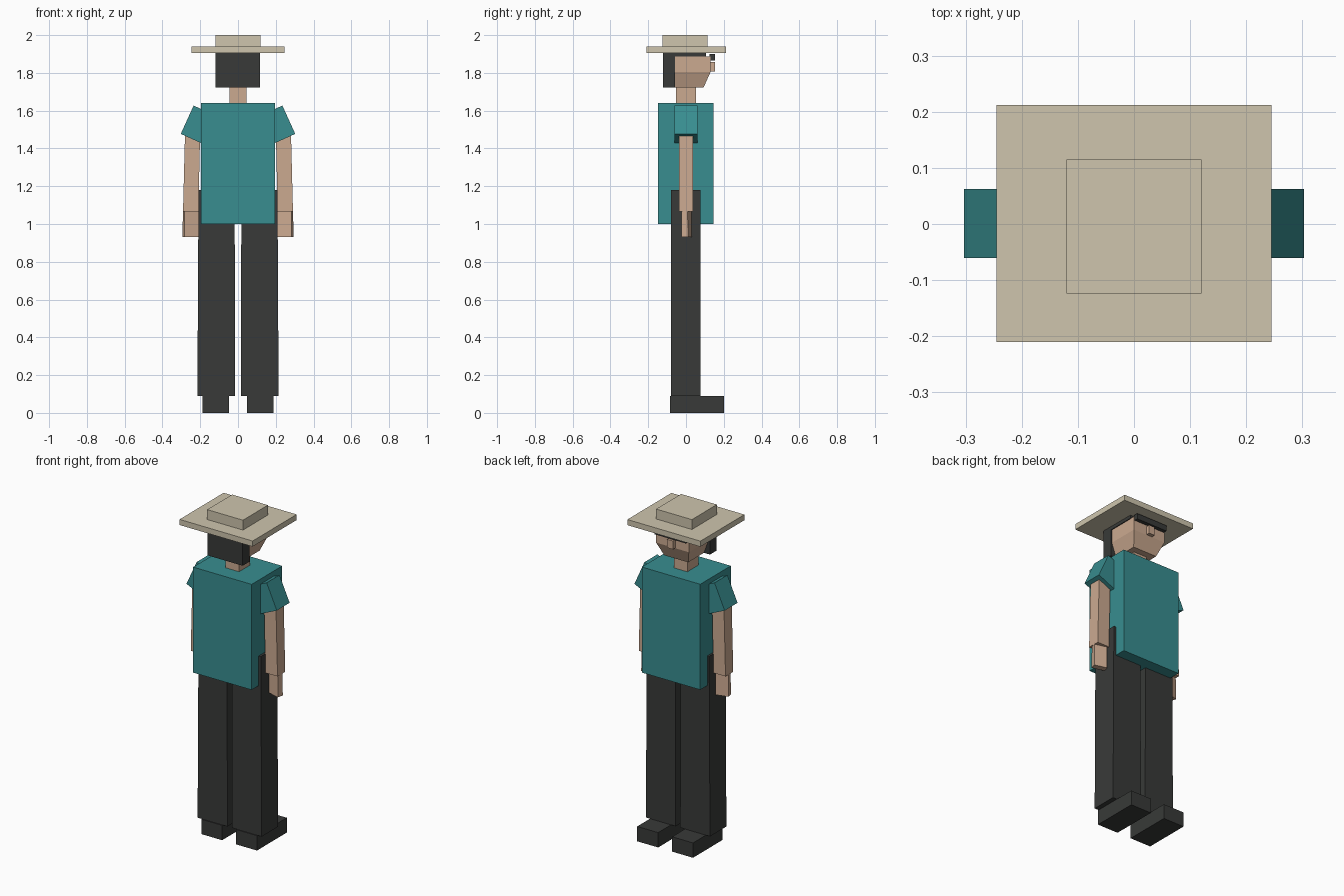
import bpy
from math import sin, cos, radians

if "Cube" in bpy.data.objects:
    bpy.data.objects.remove(bpy.data.objects["Cube"])


def material(name, rgb):
    m = bpy.data.materials.new(name)
    m.diffuse_color = (*rgb, 1)
    m.use_nodes = True
    m.node_tree.nodes["Principled BSDF"].inputs["Base Color"].default_value = m.diffuse_color
    return m


TEAL = material("teal_cloth", (0.04, 0.27, 0.28))
DARK = material("dark_cloth", (0.04, 0.042, 0.04))
SKIN = material("skin", (0.6, 0.4, 0.28))
STRAW = material("straw", (0.62, 0.56, 0.42))


def loft(name, mat, rings):
    """Closed solid through rings of points with equal counts."""
    n = len(rings[0])
    verts = [p for ring in rings for p in ring]
    faces = [tuple(reversed(range(n))),
             tuple(range(len(verts) - n, len(verts)))]
    for r in range(len(rings) - 1):
        for i in range(n):
            a, b = r * n + i, r * n + (i + 1) % n
            faces.append((a, b, b + n, a + n))
    mesh = bpy.data.meshes.new(name)
    mesh.from_pydata(verts, [], faces)
    mesh.materials.append(mat)
    ob = bpy.data.objects.new(name, mesh)
    bpy.context.collection.objects.link(ob)
    return ob


def rect(x0, x1, y0, y1, z):
    x0, x1 = sorted((x0, x1))
    return [(x0, y0, z), (x1, y0, z), (x1, y1, z), (x0, y1, z)]


def box(name, mat, x0, x1, y0, y1, z0, z1):
    return loft(name, mat, [rect(x0, x1, y0, y1, z0), rect(x0, x1, y0, y1, z1)])


# Torso and neck
box("shirt", TEAL, -0.197, 0.195, -0.148, 0.145, 1.0, 1.64)
box("neck", SKIN, -0.046, 0.044, -0.053, 0.053, 1.62, 1.74)

# Head with tapered jaw, nose, hair and dark glasses
loft("head", SKIN, [rect(-0.08, 0.08, -0.07, 0.093, 1.722),
                    rect(-0.11, 0.11, -0.07, 0.13, 1.805),
                    rect(-0.11, 0.11, -0.07, 0.13, 1.888)])
box("nose", SKIN, -0.02, 0.02, 0.12, 0.153, 1.807, 1.858)
box("glasses", DARK, -0.105, 0.105, 0.125, 0.153, 1.866, 1.9)
box("back_hair", DARK, -0.12, 0.117, -0.122, -0.058, 1.722, 1.905)
box("top_hair", DARK, -0.117, 0.115, -0.122, 0.106, 1.886, 1.91)

# Hat
box("hat_brim", STRAW, -0.245, 0.245, -0.21, 0.212, 1.906, 1.94)
box("hat_crown", STRAW, -0.12, 0.12, -0.124, 0.115, 1.935, 2.0)

# Paired limbs
for side, s in (("left", -1), ("right", 1)):
    # Flared sleeve: slanted profile extruded front to back
    profile = [(0.19, 1.426), (0.303, 1.477), (0.235, 1.627), (0.122, 1.576)]
    if s < 0:
        profile.reverse()
    loft(side + "_sleeve", TEAL,
         [[(s * x, y, z) for x, z in profile] for y in (0.062, -0.061)])

    # Arm and slightly turned hand
    loft(side + "_arm", SKIN,
         [rect(s * 0.21, s * 0.291, -0.037, 0.037, 1.065),
          rect(s * 0.2, s * 0.28, -0.037, 0.037, 1.5)])
    a = radians(-15 * s)
    hand = []
    for z, hx, hy in ((0.932, 0.039, 0.018), (1.078, 0.038, 0.016)):
        hand.append([(s * 0.251 + x * cos(a) - y * sin(a),
                      0.003 + x * sin(a) + y * cos(a), z)
                     for x, y, _ in rect(-hx, hx, -hy, hy, 0)])
    loft(side + "_hand", SKIN, hand)

    # Trouser leg and shoe
    loft(side + "_leg", DARK,
         [rect(s * 0.015, s * 0.215, -0.08, 0.077, 0.09),
          rect(s * 0.018, s * 0.209, -0.08, 0.077, 1.18)])
    box(side + "_shoe", DARK, s * 0.047, s * 0.187, -0.085, 0.2, 0, 0.09)
